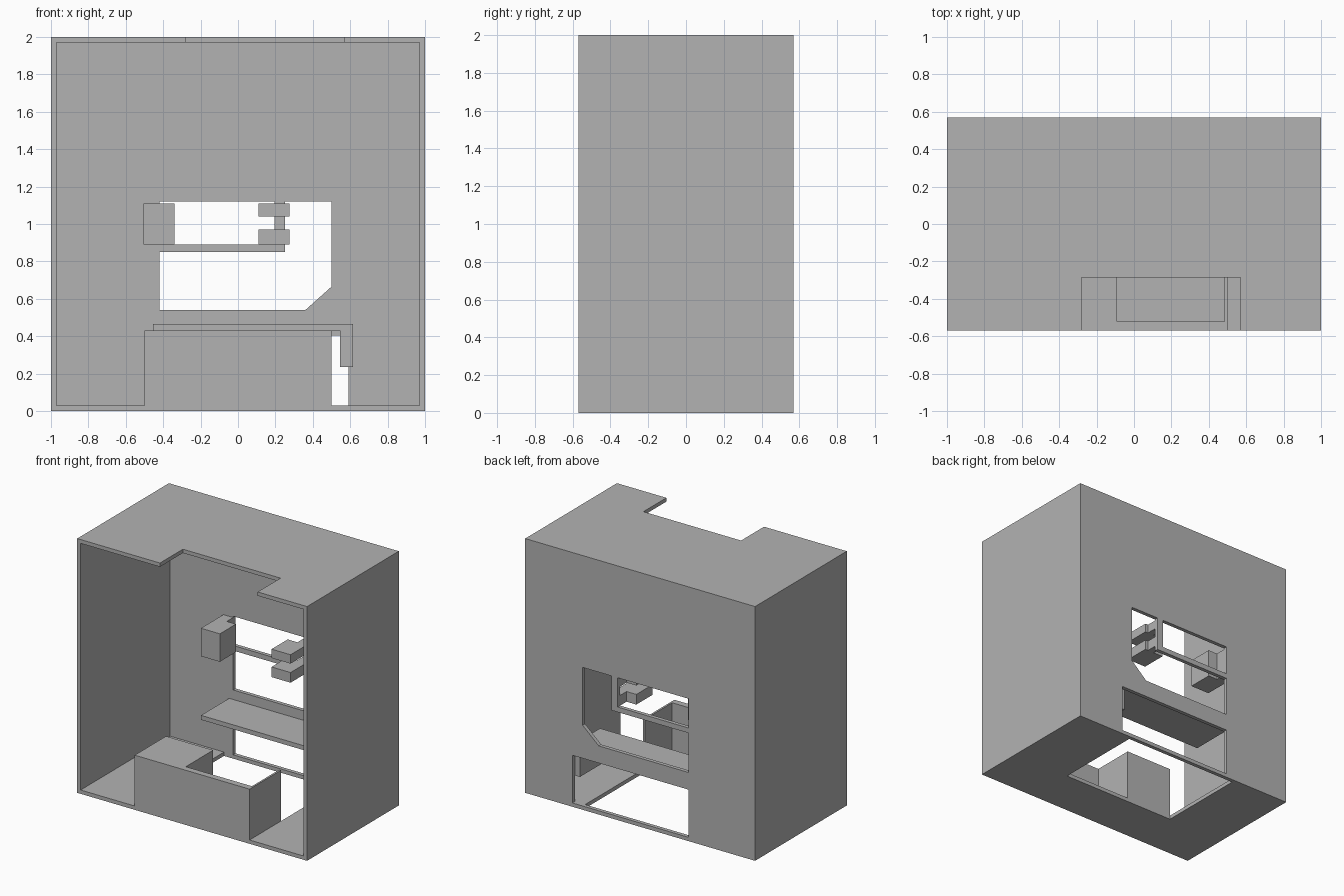
import bpy, bmesh

cube = bpy.data.objects.get("Cube")
if cube:
    bpy.data.objects.remove(cube, do_unlink=True)

grey = bpy.data.materials.new("plain grey")
grey.use_nodes = True
colour = (0.45, 0.45, 0.45, 1)
grey.diffuse_color = colour
grey.node_tree.nodes["Principled BSDF"].inputs["Base Color"].default_value = colour


def rect(x0, x1, y0, y1):
    return [(x0, y0), (x1, y0), (x1, y1), (x0, y1)]


def plate(name, outlines, low, high, upright=False):
    """Extrude a flat outline (further outlines are holes) from low to high.
    Flat plates lie in x-y; upright ones lie in x-z and extrude along y."""
    curve = bpy.data.curves.new(name, "CURVE")
    curve.dimensions = "2D"
    curve.fill_mode = "BOTH"
    curve.extrude = (high - low) / 2
    for points in outlines:
        spline = curve.splines.new("POLY")
        spline.points.add(len(points) - 1)
        for p, (a, b) in zip(spline.points, points):
            p.co = (a, b, 0, 1)
        spline.use_cyclic_u = True
    temp = bpy.data.objects.new(name + "_outline", curve)
    bpy.context.collection.objects.link(temp)
    graph = bpy.context.evaluated_depsgraph_get()
    mesh = bpy.data.meshes.new_from_object(temp.evaluated_get(graph))
    bpy.data.objects.remove(temp, do_unlink=True)
    bpy.data.curves.remove(curve)

    bm = bmesh.new()
    bm.from_mesh(mesh)
    bmesh.ops.remove_doubles(bm, verts=bm.verts, dist=0.0005)
    mid = (low + high) / 2
    for v in bm.verts:
        a, b, c = v.co
        v.co = (a, c + mid, b) if upright else (a, b, c + mid)
    bmesh.ops.recalc_face_normals(bm, faces=bm.faces)
    for f in bm.faces:
        f.smooth = False
        f.material_index = 0
    bm.to_mesh(mesh)
    bm.free()
    mesh.name = name
    mesh.materials.clear()
    mesh.materials.append(grey)
    obj = bpy.data.objects.new(name, mesh)
    bpy.context.collection.objects.link(obj)
    return obj


W, D, H, T = 1.0, 0.57, 2.0, 0.03   # half width, half depth, height, panel thickness
IN_X, IN_Y = W - T, D - T

# Side walls
for name, x in (("right_wall", -W), ("left_wall", IN_X)):
    plate(name, [rect(x, x + T, -D, D)], 0, H)

# Roof with a notch in its front edge
plate("roof", [[(-IN_X, -D), (-0.28, -D), (-0.28, -0.285), (0.57, -0.285),
                (0.57, -D), (IN_X, -D), (IN_X, IN_Y), (-IN_X, IN_Y)]], H - T, H)

# Floor with a large opening reaching the back wall
plate("floor", [[(-IN_X, -D), (IN_X, -D), (IN_X, IN_Y), (0.5, IN_Y), (0.5, -0.18),
                 (-0.5, -0.18), (-0.5, IN_Y), (-IN_X, IN_Y)]], 0, T)

# Back wall: small upper window, stepped window with a cut corner, lower opening
stepped = [(0.25, 1.12), (0.5, 1.12), (0.5, 0.665), (0.36, 0.54),
           (-0.42, 0.54), (-0.42, 0.85), (0.25, 0.85)]
plate("back_wall", [rect(-IN_X, IN_X, 0, H), rect(-0.42, 0.195, 0.89, 1.12),
                    stepped, rect(-0.42, 0.59, T, 0.405)], IN_Y, D, upright=True)

# Front block with a pocket open to the rear
plate("front_block", [[(-0.5, -D), (0.5, -D), (0.5, -0.18), (0.485, -0.18),
                       (0.485, -0.52), (-0.09, -0.52), (-0.09, -0.18), (-0.5, -0.18)]],
      T, 0.43)

# Shelf with a lip hanging from one end
plate("shelf", [[(-0.455, 0.43), (0.545, 0.43), (0.545, 0.235), (0.615, 0.235),
                 (0.615, 0.465), (-0.455, 0.465)]], 0.19, IN_Y, upright=True)

# Tall bracket beside the upper window
plate("tall_bracket", [[(-0.505, 0.26), (-0.34, 0.26), (-0.34, 0.46), (-0.42, 0.46),
                        (-0.42, IN_Y), (-0.505, IN_Y)]], 0.89, 1.11)

# Pair of short brackets fixed to the window post
short = [(0.11, 0.26), (0.275, 0.26), (0.275, 0.46), (0.25, 0.46),
         (0.25, IN_Y), (0.195, IN_Y), (0.195, 0.46), (0.11, 0.46)]
for name, z0, z1 in (("lower_bracket", 0.89, 0.97), ("upper_bracket", 1.04, 1.11)):
    plate(name, [short], z0, z1)
